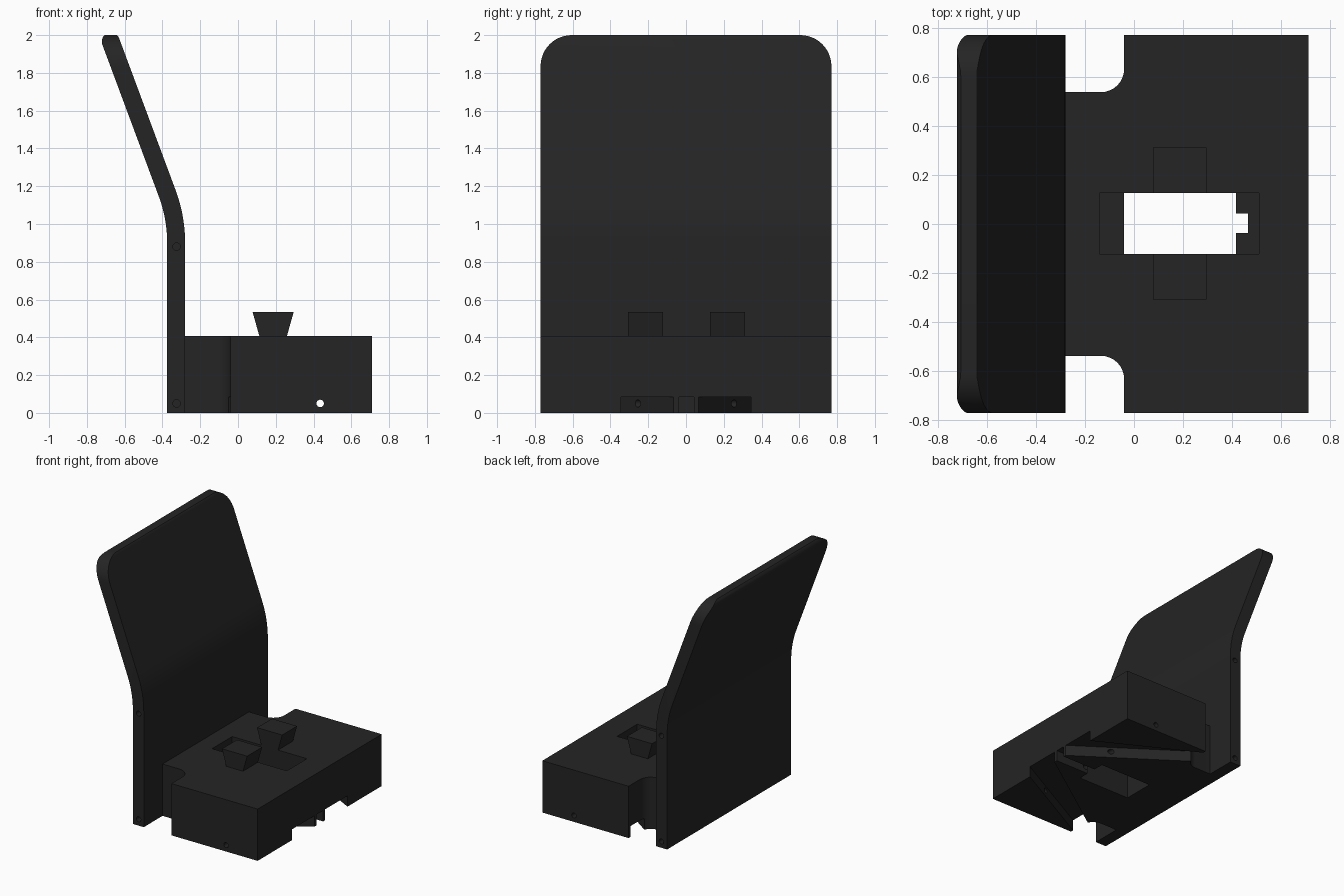
import bpy, bmesh, math
from mathutils import Vector

if "Cube" in bpy.data.objects:
    bpy.data.objects.remove(bpy.data.objects["Cube"])

mat = bpy.data.materials.new("charcoal")
mat.diffuse_color = (0.018, 0.018, 0.018, 1)
mat.use_nodes = True
mat.node_tree.nodes["Principled BSDF"].inputs["Base Color"].default_value = mat.diffuse_color


def prism(name, pts, axis, lo, hi, cutter=False):
    """Extrude a 2D outline along an axis: x -> (y,z), y -> (x,z), z -> (x,y)."""
    place = {"x": lambda p, t: (t, p[0], p[1]),
             "y": lambda p, t: (p[0], t, p[1]),
             "z": lambda p, t: (p[0], p[1], t)}[axis]
    bm = bmesh.new()
    face = bm.faces.new([bm.verts.new(place(p, lo)) for p in pts])
    ext = bmesh.ops.extrude_face_region(bm, geom=[face])
    moved = [v for v in ext["geom"] if isinstance(v, bmesh.types.BMVert)]
    bmesh.ops.translate(bm, verts=moved, vec=Vector(place((0, 0), hi - lo)))
    bmesh.ops.recalc_face_normals(bm, faces=bm.faces)
    me = bpy.data.meshes.new(name)
    bm.to_mesh(me)
    bm.free()
    me.materials.append(mat)
    ob = bpy.data.objects.new(name, me)
    bpy.context.collection.objects.link(ob)
    ob.hide_render = cutter
    return ob


def rect(a0, a1, b0, b1):
    return [(a0, b0), (a1, b0), (a1, b1), (a0, b1)]


def arc(cx, cy, r, a0, a1, n=8):
    return [(cx + r * math.cos(math.radians(a0 + (a1 - a0) * i / n)),
             cy + r * math.sin(math.radians(a0 + (a1 - a0) * i / n))) for i in range(n + 1)]


def boolean(target, tool, operation="DIFFERENCE"):
    bpy.context.view_layer.objects.active = target
    mod = target.modifiers.new("cut", "BOOLEAN")
    mod.operation, mod.object, mod.solver = operation, tool, "EXACT"
    bpy.ops.object.modifier_apply(modifier=mod.name)
    bpy.data.objects.remove(tool)


def smooth(ob):
    bpy.ops.object.select_all(action="DESELECT")
    ob.select_set(True)
    bpy.context.view_layer.objects.active = ob
    bpy.ops.object.shade_smooth_by_angle(angle=math.radians(30))


# Backrest: bent board with a rounded top edge
T, LEAN, R = 0.095, 20.4, 0.80
cx, cz = -0.375 - R + T, 0.90
front = arc(cx, cz, R, 0, LEAN, 10)
back = arc(cx, cz, R - T, LEAN, 0, 10)
a = math.radians(LEAN)
up, out = Vector((-math.sin(a), math.cos(a))), Vector((math.cos(a), math.sin(a)))
tip = (2.0 - front[-1][1] + 0.026) / up.y
r = 0.045
end = Vector(front[-1]) + up * (tip - r)
cap = []
for side, a0 in ((-r, 0), (-T + r, 90)):
    c = end + out * side
    cap += arc(c.x, c.y, r, LEAN + a0, LEAN + a0 + 90, 6)
backrest = prism("backrest", [(-0.28, 0)] + front + cap + back + [(-0.375, 0)], "y", -0.77, 0.77)

# Rounded upper corners of the board
corners = arc(0.605, 1.835, 0.165, 0, 90, 12) + arc(-0.605, 1.835, 0.165, 90, 180, 12)
outline = [(-0.77, -0.1), (0.77, -0.1)] + corners
outline = [(y * (1.0005 if z < 1.8 else 1), z) for y, z in outline]
boolean(backrest, prism("corner_trim", outline, "x", -1, 0, True), "INTERSECT")

# Small dowel holes in the board's sides
for s in (-1, 1):
    for z in (0.05, 0.88):
        boolean(backrest, prism("dowel_hole", arc(-0.325, z, 0.02, 0, 337.5, 15), "y",
                                min(s * 0.72, s * 0.8), max(s * 0.72, s * 0.8), True))

# Seat block: plan outline with filleted notches behind
right = [(-0.28, -0.54)] + arc(-0.135, -0.635, 0.095, 90, 0)
right = [(-0.28, -0.537)] + [(-0.135 + 0.095 * math.sin(t * math.pi / 16),
                             -0.632 + 0.095 * math.cos(t * math.pi / 16)) for t in range(9)]
right += [(-0.04, -0.77), (0.71, -0.77)]
plan = right + [(x, -y) for x, y in reversed(right)]
seat = prism("seat_block", plan, "z", 0, 0.407)

# Through slot, stepped recess and key groove
boolean(seat, prism("recess", rect(-0.14, 0.51, -0.122, 0.127), "z", 0.30, 0.6, True))
boolean(seat, prism("slot", rect(-0.04, 0.415, -0.122, 0.127), "z", -0.1, 0.5, True))
boolean(seat, prism("slot_key", rect(0.40, 0.465, -0.037, 0.042), "z", -0.1, 0.5, True))
boolean(seat, prism("key_groove", rect(0.45, 0.8, -0.037, 0.042), "z", -0.1, 0.085, True))

# Diagonal channels underneath, running out to the side notches
for s in (-1, 1):
    pts = [(0.75, 0.035), (0.75, 0.32), (0.71, 0.345), (-0.04, 0.745),
           (-0.16, 0.745), (-0.16, 0.665), (0.71, 0.065)]
    boolean(seat, prism("channel", [(x, s * y) for x, y in pts], "z", -0.1, 0.085, True))

# Cross pin hole
boolean(seat, prism("pin_hole", arc(0.435, 0.05, 0.02, 0, 337.5, 15), "y", -1, 1, True))

# Dovetail tabs either side of the slot
for s, label in ((-1, "front"), (1, "rear")):
    lo, hi = (-0.308, -0.122) if s < 0 else (0.127, 0.312)
    prism(label + "_dovetail_tab",
          [(0.115, 0.40), (0.257, 0.40), (0.295, 0.535), (0.077, 0.535)], "y", lo, hi)

smooth(backrest)
smooth(seat)
